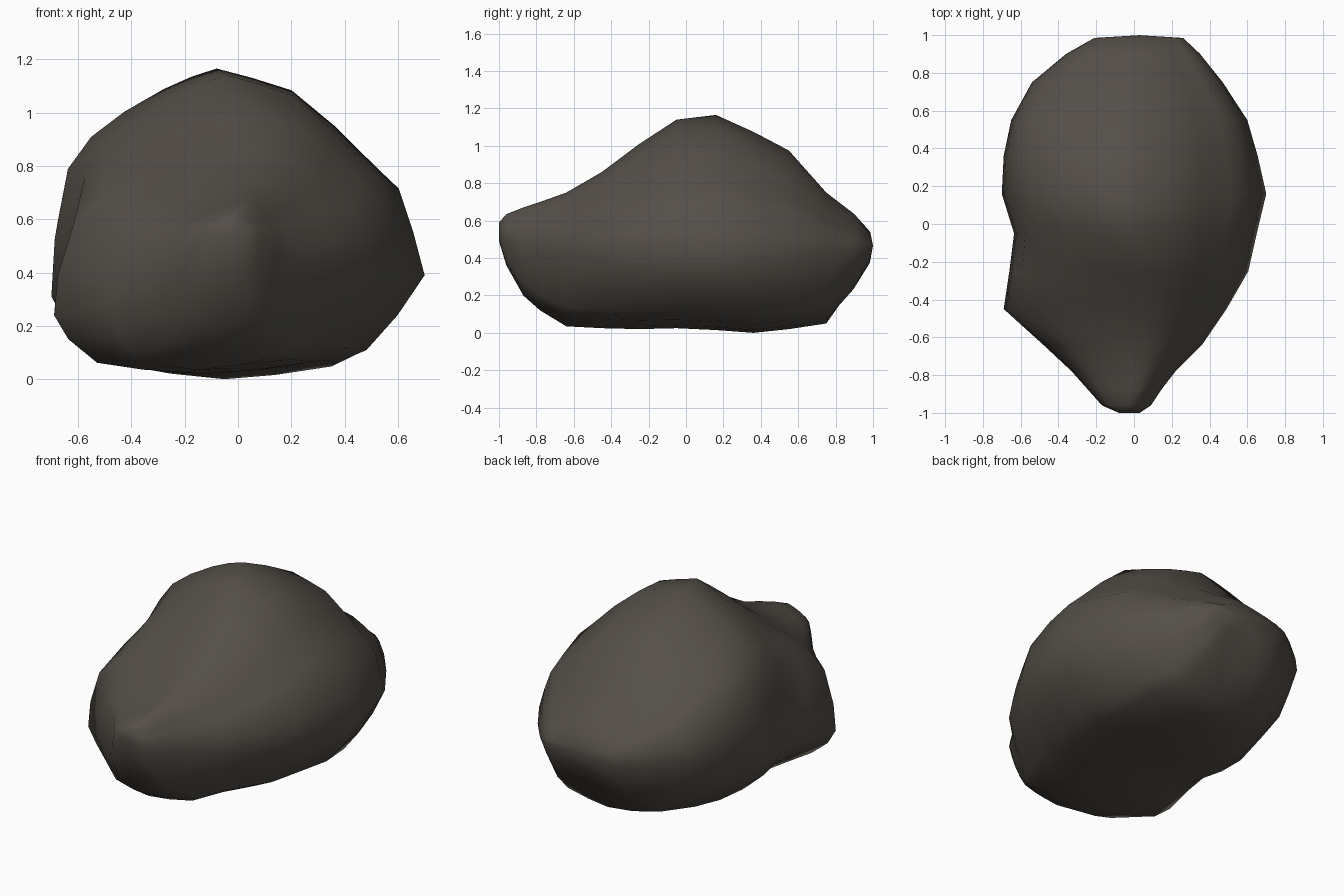
import bpy, bmesh, math

# Cross-sections along the boulder, front to back: y, left x, right x, crest x,
# keel x, bottom z, top z, widest z on left, widest z on right
SECTIONS = [
    (-1.00, -0.08, 0.03, -0.03, -0.03, 0.49, 0.59, 0.54, 0.54),
    (-0.96, -0.17, 0.09, -0.01, -0.05, 0.36, 0.635, 0.46, 0.50),
    (-0.87, -0.25, 0.15, 0.03, -0.08, 0.20, 0.67, 0.38, 0.46),
    (-0.78, -0.33, 0.22, 0.05, -0.10, 0.12, 0.70, 0.33, 0.45),
    (-0.64, -0.48, 0.36, 0.06, -0.15, 0.035, 0.75, 0.28, 0.44),
    (-0.45, -0.69, 0.49, 0.06, -0.20, 0.025, 0.86, 0.24, 0.43),
    (-0.25, -0.66, 0.605, 0.02, -0.12, 0.02, 1.01, 0.27, 0.41),
    (-0.05, -0.635, 0.65, -0.04, -0.06, 0.025, 1.14, 0.27, 0.40),
    (0.16, -0.70, 0.70, -0.08, -0.08, 0.015, 1.165, 0.31, 0.39),
    (0.36, -0.69, 0.655, -0.06, -0.05, 0.00, 1.075, 0.42, 0.40),
    (0.55, -0.65, 0.60, -0.02, -0.02, 0.02, 0.975, 0.45, 0.42),
    (0.75, -0.54, 0.47, 0.00, 0.00, 0.05, 0.75, 0.46, 0.43),
    (0.90, -0.36, 0.35, 0.02, 0.02, 0.22, 0.635, 0.46, 0.44),
    (0.985, -0.21, 0.26, 0.02, 0.02, 0.37, 0.54, 0.46, 0.46),
]
# Quarter outlines, from the widest point towards the crest or keel
UPPER_RIGHT = [(1, 0), (0.945, 0.21), (0.875, 0.42), (0.77, 0.52), (0.57, 0.72), (0.36, 0.895), (0.17, 0.955)]
UPPER_LEFT = [(1, 0), (0.98, 0.25), (0.90, 0.56), (0.76, 0.70), (0.56, 0.81), (0.32, 0.91), (0.15, 0.965)]
LOWER_LEFT = [(1, 0), (0.89, 0.42), (0.67, 0.83), (0.32, 0.95)]
LOWER_RIGHT = [(1, 0), (0.87, 0.40), (0.72, 0.75), (0.57, 0.88), (0.27, 0.96)]

stone = bpy.data.materials.new("dark warm grey stone")
stone.diffuse_color = (0.088, 0.077, 0.066, 1)


def ring(bm, y, xl, xr, xc, xk, zb, zt, zl, zr):
    """Lopsided section: domed above, chamfered and flat below."""
    def quarter(profile, x_mid, x_side, z_mid, z_side):
        return [(x_mid + (x_side - x_mid) * u, z_side + (z_mid - z_side) * v)
                for u, v in profile]
    pts = quarter(UPPER_RIGHT, xc, xr, zt, zr) + [(xc, zt)]
    pts += quarter(UPPER_LEFT, xc, xl, zt, zl)[::-1]
    pts += quarter(LOWER_LEFT, xk, xl, zb, zl)[1:] + [(xk, zb)]
    pts += quarter(LOWER_RIGHT, xk, xr, zb, zr)[:0:-1]
    return [bm.verts.new((x, y, z)) for x, z in pts]


# Boulder body: sections joined and closed at both ends
bm = bmesh.new()
rings = [ring(bm, *sec) for sec in SECTIONS]
sides = len(rings[0])
for a, b in zip(rings, rings[1:]):
    for i in range(sides):
        j = (i + 1) % sides
        bm.faces.new((a[i], a[j], b[j], b[i]))
for loop, push in ((rings[0], 0.0), (rings[-1], 0.015)):
    tip = bm.verts.new((sum(v.co.x for v in loop) / sides, loop[0].co.y + push,
                        sum(v.co.z for v in loop) / sides))
    for i in range(sides):
        bm.faces.new((loop[i], loop[(i + 1) % sides], tip))

# Shallow dent low on the back
for v in bm.verts:
    d2 = (v.co.x - 0.05) ** 2 + (v.co.y - 0.90) ** 2 + (v.co.z - 0.25) ** 2
    v.co.y -= 0.035 * math.exp(-d2 / 0.012)

bmesh.ops.recalc_face_normals(bm, faces=bm.faces)
for f in bm.faces:
    f.smooth = True
mesh = bpy.data.meshes.new("boulder")
bm.to_mesh(mesh)
bm.free()
mesh.materials.append(stone)
bpy.context.collection.objects.link(bpy.data.objects.new("boulder", mesh))
